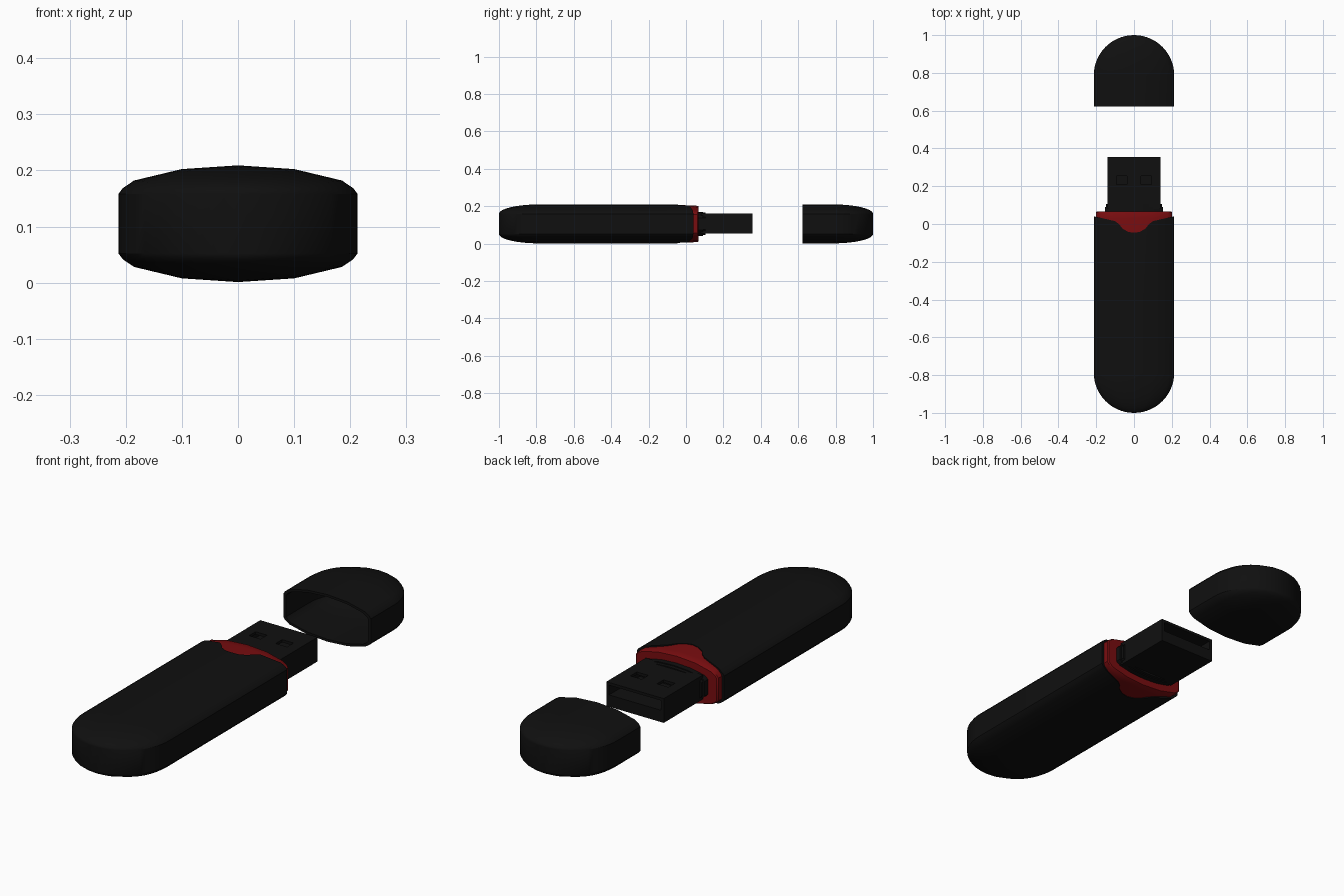
import bpy, bmesh
from math import sin, cos, pi, radians

cube = bpy.data.objects.get("Cube")
if cube:
    bpy.data.objects.remove(cube, do_unlink=True)

MID = 0.105          # height of the centre line
HALF_W = 0.213       # half width of the stick
BAND = 0.053         # half height of the straight side band
DOME = 0.051         # extra height of the domed top and bottom


def material(name, color):
    m = bpy.data.materials.new(name)
    m.use_nodes = True
    m.diffuse_color = color
    m.node_tree.nodes["Principled BSDF"].inputs["Base Color"].default_value = color
    return m


BLACK = material("black plastic", (0.005, 0.005, 0.005, 1))
RED = material("red plastic", (0.19, 0.004, 0.005, 1))


def finish(bm, name, mat):
    bmesh.ops.remove_doubles(bm, verts=bm.verts, dist=1e-5)
    bmesh.ops.recalc_face_normals(bm, faces=bm.faces)
    mesh = bpy.data.meshes.new(name)
    bm.to_mesh(mesh)
    bm.free()
    mesh.materials.append(mat)
    ob = bpy.data.objects.new(name, mesh)
    bpy.context.collection.objects.link(ob)
    return ob


def smooth(ob):
    bpy.ops.object.select_all(action='DESELECT')
    ob.select_set(True)
    bpy.context.view_layer.objects.active = ob
    bpy.ops.object.shade_smooth_by_angle(angle=radians(30))


def section(width=1.0, dome=1.0, height=1.0):
    """Closed cross-section: straight sides, domed top and bottom."""
    quarter = [(1, 0), (0.965, 0.2), (0.87, 0.47), (0.47, 0.87)]
    top = quarter + [(0, 1)] + [(-x, d) for x, d in reversed(quarter)]
    pts = [(x, BAND + DOME * d * dome) for x, d in top]
    pts += [(-x, -z) for x, z in pts]
    return [(x * HALF_W * width, MID + z * height) for x, z in pts]


def loft(name, rings, mat, caps=False):
    """Skin a list of (y, section) rings."""
    bm = bmesh.new()
    loops = [[bm.verts.new((x, y, z)) for x, z in pts] for y, pts in rings]
    n = len(loops[0])
    for a, b in zip(loops, loops[1:]):
        for i in range(n):
            j = (i + 1) % n
            bm.faces.new((a[i], a[j], b[j], b[i]))
    if caps:
        bm.faces.new(loops[0])
        bm.faces.new(loops[-1])
    return finish(bm, name, mat)


def round_end(y_tip, direction, scale=1.0, height=1.0, steps=14):
    """Rings from the straight part to a half-round tip."""
    r = HALF_W * scale
    rings = []
    for i in range(steps + 1):
        a = pi / 2 * i / steps
        c = max(cos(a), 0.0)
        rings.append((y_tip - direction * r * (1 - sin(a)),
                      section(c * scale, c, height)))
    return rings


def box(name, x, y, z, mat):
    bm = bmesh.new()
    bmesh.ops.create_cube(bm, size=1)
    for v in bm.verts:
        v.co = [lo + (c + 0.5) * (hi - lo) for c, (lo, hi) in zip(v.co, (x, y, z))]
    return finish(bm, name, mat)


def cut(ob, cutter):
    cutter.hide_render = True
    mod = ob.modifiers.new("cut", 'BOOLEAN')
    mod.operation = 'DIFFERENCE'
    mod.solver = 'EXACT'
    mod.object = cutter
    bpy.context.view_layer.objects.active = ob
    bpy.ops.object.modifier_apply(modifier=mod.name)
    bpy.data.objects.remove(cutter, do_unlink=True)


# Main body: rounded tail, straight length, scooped front edge
tail = round_end(-1.0, -1)
body = loft("body", tail[::-1] + [(0.1, section())], BLACK)
bm = bmesh.new()
bm.from_mesh(body.data)
bmesh.ops.holes_fill(bm, edges=bm.edges)
bmesh.ops.recalc_face_normals(bm, faces=bm.faces)
bm.to_mesh(body.data)
bm.free()

edge = [(0.25, 0.042), (0.2, 0.038), (0.1, 0.015), (0.08, 0.0),
        (0.06, -0.025), (0.03, -0.042)]
outline = edge + [(0, -0.046)] + [(-x, y) for x, y in reversed(edge)]
outline += [(-0.25, 0.2), (0.25, 0.2)]
bm = bmesh.new()
face = bm.faces.new([bm.verts.new((x, y, -0.1)) for x, y in outline])
up = bmesh.ops.extrude_face_region(bm, geom=[face])["geom"]
bmesh.ops.translate(bm, vec=(0, 0, 0.5),
                    verts=[g for g in up if isinstance(g, bmesh.types.BMVert)])
cut(body, finish(bm, "scoop_cutter", BLACK))
smooth(body)

# Red insert filling the scoop, with a softened front rim
smooth(loft("red_insert", [(-0.07, section(0.95, 1, 0.97)),
                           (-0.04, section(0.95, 1, 0.97)),
                           (0.03, section(0.95, 1, 0.95)),
                           (0.062, section(0.945, 1, 0.93)),
                           (0.066, section(0.92, 1, 0.91))], RED, caps=True))

# Stepped collar around the connector
smooth(loft("collar", [(0.05, section(0.72, 1, 0.62)),
                       (0.09, section(0.72, 1, 0.62)),
                       (0.09, section(0.69, 1, 0.58)),
                       (0.105, section(0.69, 1, 0.58))], BLACK, caps=True))

# Connector with open slot and two latch windows
plug = box("connector", (-0.14, 0.14), (0.08, 0.355), (0.053, 0.16), BLACK)
cut(plug, box("slot_cutter", (-0.127, 0.127), (0.14, 0.4), (0.105, 0.148), BLACK))
for side in (-1, 1):
    cx = side * 0.065
    cut(plug, box("window_cutter", (cx - 0.028, cx + 0.028), (0.21, 0.255),
                  (0.13, 0.2), BLACK))

# Hollow cap: inner wall, open rim, outer wall
outer = round_end(1.0, 1)
inner = round_end(0.985, 1, 0.94, 0.9)
smooth(loft("cap", inner[::-1] + [(0.622, section(0.94, 1, 0.9)),
                                  (0.622, section())] + outer, BLACK))
